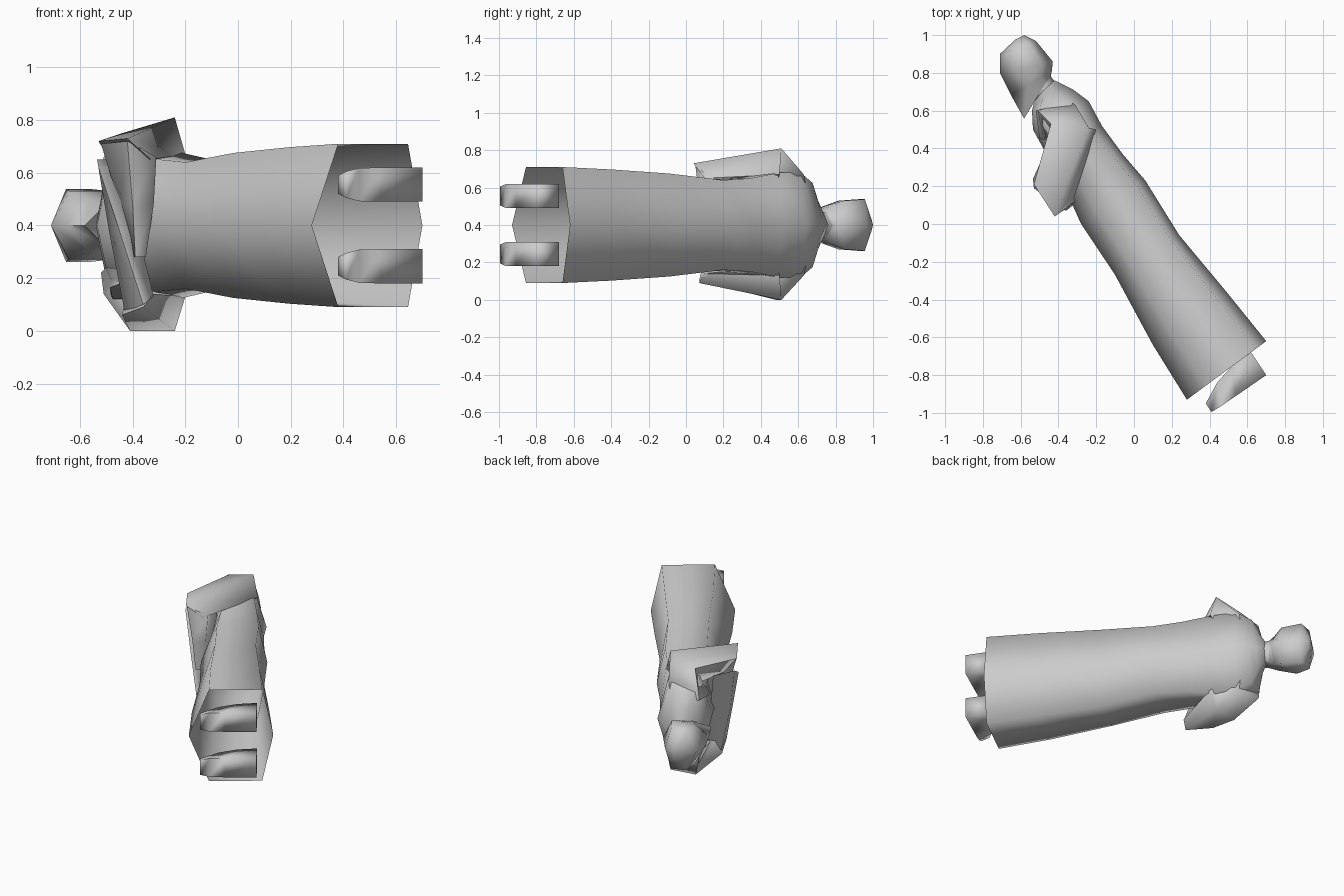
import bpy, bmesh, math
from mathutils import Vector

cube = bpy.data.objects.get("Cube")
if cube:
    bpy.data.objects.remove(cube)

MID = 0.40  # height of the figure's symmetry plane
grey = bpy.data.materials.new("plain grey")
grey.use_nodes = True
COLOR = (0.6, 0.6, 0.6, 1)
grey.diffuse_color = COLOR
grey.node_tree.nodes["Principled BSDF"].inputs["Base Color"].default_value = COLOR


def loft(name, rings, angle=85, open_start=False):
    """Skin a list of equal point rings and cap the ends."""
    bm = bmesh.new()
    rows = [[bm.verts.new(p) for p in ring] for ring in rings]
    n = len(rows[0])
    for a, b in zip(rows, rows[1:]):
        for i in range(n):
            j = (i + 1) % n
            bm.faces.new((a[i], a[j], b[j], b[i]))
    if not open_start:
        bm.faces.new(rows[0])
    bm.faces.new(rows[-1])
    bmesh.ops.recalc_face_normals(bm, faces=bm.faces)
    mesh = bpy.data.meshes.new(name)
    bm.to_mesh(mesh)
    bm.free()
    mesh.materials.append(grey)
    obj = bpy.data.objects.new(name, mesh)
    bpy.context.collection.objects.link(obj)
    bpy.ops.object.select_all(action='DESELECT')
    obj.select_set(True)
    bpy.context.view_layer.objects.active = obj
    bpy.ops.object.shade_smooth_by_angle(angle=math.radians(angle))


def section(front, back, half, near=0.24, far=0.87):
    """Six-sided ring between a front and a back point, half wide to each side."""
    f, b = Vector((*front, MID)), Vector((*back, MID))
    side = Vector((0, 0, half))
    p, q = f.lerp(b, near), f.lerp(b, far)
    return [f, p + side, q + side, b, q - side, p - side]


def mirrored(rings):
    return [[(x, y, max(0, 2 * MID - z)) for x, y, z in r] for r in rings]


# Robe: open skirt, waist, chest and shoulders up to the neck
loft("robe", [
    section((.28, -.93), (.70, -.62), .31),
    section((.10, -.64), (.49, -.36), .297),
    section((-.10, -.27), (.24, -.06), .275),
    section((-.28, .00), (.06, .23), .24),
    section((-.37, .20), (-.06, .37), .25),
    section((-.48, .40), (-.17, .52), .28, .25, .8),
    section((-.535, .50), (-.24, .65), .28, .2, .75),
    section((-.54, .60), (-.32, .71), .225, .2, .7),
    section((-.53, .64), (-.37, .735), .13, .3, .7),
    section((-.52, .67), (-.42, .76), .07, .3, .7),
], open_start=True)

# Head on a short neck, with a pointed chin
loft("head", [
    section((-.52, .64), (-.40, .73), .07, .3, .7),
    section((-.54, .66), (-.44, .78), .07, .4, .75),
    section((-.582, .558), (-.44, .79), .07, .5, .8),
    section((-.65, .68), (-.435, .81), .10, .4, .75),
    section((-.71, .80), (-.43, .86), .13, .25, .8),
    section((-.71, .90), (-.52, .97), .138, .3, .8),
    section((-.63, .975), (-.58, 1.0), .03, .3, .7),
])


# Sleeves: shoulder, elbow and cuff rings
def sleeve(elbow_front, cuff):
    return [
        [(-.34, .65, .57), (-.52, .60, .58), (-.50, .45, .56), (-.30, .42, .57)],
        [(-.31, .63, .67), (-.51, .60, .66), (-.48, .46, .61), (-.25, .49, .63)],
        [(-.24, .51, .81), elbow_front, (-.42, .45, .62), (-.20, .50, .67)],
        cuff,
    ]


loft("left_sleeve", sleeve((-.44, .53, .75), [
    (-.42, .04, .73), (-.53, .21, .72), (-.48, .28, .64), (-.33, .10, .65)]))
loft("right_sleeve", mirrored(sleeve((-.41, .48, .80), [
    (-.36, .07, .71), (-.44, .24, .74), (-.42, .30, .64), (-.32, .10, .66)])))

# Forearms crossed over the chest, one on top of the other
loft("upper_forearm", [
    [(-.36, .07, .10), (-.43, .24, .07), (-.36, .32, .10), (-.32, .10, .13)],
    [(-.45, .13, .38), (-.49, .22, .38), (-.42, .34, .38), (-.38, .17, .38)],
    [(-.53, .19, .62), (-.535, .24, .65), (-.47, .38, .65), (-.46, .26, .62)],
])
loft("lower_forearm", [
    [(-.42, .05, .72), (-.52, .20, .71), (-.42, .34, .66), (-.31, .12, .66)],
    [(-.40, .08, .48), (-.45, .20, .48), (-.36, .32, .48), (-.32, .11, .48)],
    [(-.39, .10, .28), (-.41, .18, .28), (-.35, .26, .28), (-.35, .11, .28)],
])


# Shoes with narrowed toes, reaching just inside the skirt
def shoe_ring(low, high, z, low_half, high_half):
    (a, b), (c, d) = low, high
    return [(a, b, z - low_half), (a, b, z + low_half),
            (c, d, z + high_half), (c, d, z - high_half)]


for name, z in (("left_shoe", .555), ("right_shoe", .245)):
    loft(name, [
        shoe_ring((.41, -.995), (.38, -.95), z, .05, .035),
        shoe_ring((.46, -.965), (.44, -.84), z, .063, .05),
        shoe_ring((.54, -.91), (.52, -.75), z, .065, .058),
        shoe_ring((.70, -.80), (.62, -.68), z, .065, .065),
    ], 95)
